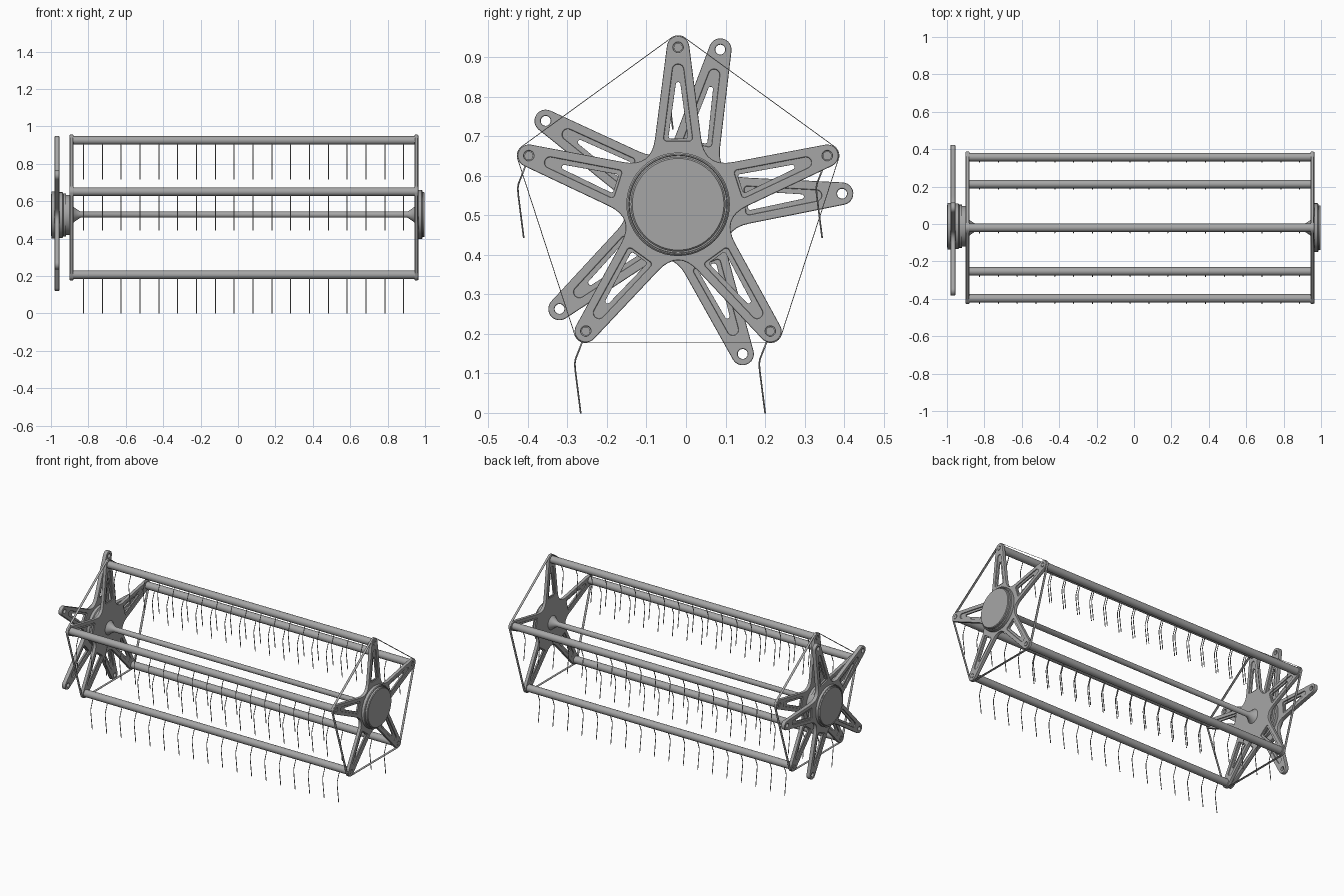
import bpy, bmesh, math
from mathutils import Vector, Matrix

cube = bpy.data.objects.get("Cube")
if cube:
    bpy.data.objects.remove(cube)

grey = bpy.data.materials.new("steel_grey")
grey.use_nodes = True
GREY = (0.38, 0.38, 0.38, 1)
grey.diffuse_color = GREY
grey.node_tree.nodes["Principled BSDF"].inputs["Base Color"].default_value = GREY

CY, CZ = -0.02, 0.528      # reel axis
REACH = 0.397              # axis to bar
STEP = math.tau / 5


def finish(ob, angle=35):
    """Select, convert to mesh, smooth with sharp edges kept."""
    bpy.ops.object.select_all(action='DESELECT')
    ob.select_set(True)
    bpy.context.view_layer.objects.active = ob
    if ob.type == 'CURVE':
        bpy.ops.object.convert(target='MESH')
    ob = bpy.context.view_layer.objects.active
    ob.data.materials.clear()
    ob.data.materials.append(grey)
    bpy.ops.object.shade_smooth_by_angle(angle=math.radians(angle))
    return ob


def add_spline(curve, pts, cyclic=True):
    s = curve.splines.new('POLY')
    s.points.add(len(pts) - 1)
    for p, co in zip(s.points, pts):
        p.co = (*co, 0, 1) if len(co) == 2 else (*co, 1)
    s.use_cyclic_u = cyclic


def plate(name, loops, x, half, bevel, cy=CY, cz=CZ):
    """Flat plate in the y-z plane; inner loops become holes."""
    c = bpy.data.curves.new(name, 'CURVE')
    c.dimensions = '2D'
    c.fill_mode = 'BOTH'
    for l in loops:
        add_spline(c, l)
    c.extrude = half - bevel
    c.bevel_depth = bevel
    c.offset = -bevel
    c.bevel_resolution = 1
    ob = bpy.data.objects.new(name, c)
    bpy.context.collection.objects.link(ob)
    ob.matrix_world = Matrix(((0, 0, 1, x), (1, 0, 0, cy), (0, 1, 0, cz), (0, 0, 0, 1)))
    return finish(ob)


def hull(circles, n=48):
    """Rounded outline wrapped around a set of (x, y, radius) circles."""
    pts = []
    for i in range(n):
        u = Vector((math.cos(math.tau * i / n), math.sin(math.tau * i / n)))
        x, y, r = max(circles, key=lambda c: c[0] * u.x + c[1] * u.y + c[2])
        pts.append(Vector((x, y)) + u * r)
    return pts


def turn(pts, a):
    m = Matrix.Rotation(a, 2)
    return [m @ Vector(p) for p in pts]


def lathe(name, profile, cy=CY, cz=CZ, steps=48):
    """Spin an (x, radius) profile around the x axis."""
    bm = bmesh.new()
    vs = [bm.verts.new((x, 0, r)) for x, r in profile]
    es = [bm.edges.new(e) for e in zip(vs, vs[1:])]
    bmesh.ops.spin(bm, geom=vs + es, axis=(1, 0, 0), cent=(0, 0, 0),
                   angle=math.tau, steps=steps)
    bmesh.ops.remove_doubles(bm, verts=bm.verts, dist=0.0001)
    bmesh.ops.recalc_face_normals(bm, faces=bm.faces)
    me = bpy.data.meshes.new(name)
    bm.to_mesh(me)
    bm.free()
    ob = bpy.data.objects.new(name, me)
    ob.location = (0, cy, cz)
    bpy.context.collection.objects.link(ob)
    return finish(ob)


def rod(name, x0, x1, r, cy, cz, steps=20):
    return lathe(name, [(x0, 0), (x0, r), (x1, r), (x1, 0)], cy, cz, steps)


def star(name, x, half, reach, angle, cy, cz):
    """Five-armed spider with pocketed, slotted arms and eyes at the tips."""
    tip, root = 0.0285, Vector((0.165, 0.0585))
    valley = turn([(0.1156, 0)], STEP / 2)[0]
    outline, eyes, pockets, webs = [], [], [], []
    for k in range(5):
        a = angle + k * STEP
        arm = [Vector((root.x, -root.y))]
        for i in range(13):
            t = math.radians(-83 + 166 * i / 12)
            arm.append(Vector((reach + tip * math.cos(t), tip * math.sin(t))))
        nxt = turn([(root.x, -root.y)], STEP)[0]
        for i in range(8):
            t = i / 8
            arm.append(root * (1 - t) ** 2 + valley * 2 * t * (1 - t) + nxt * t * t)
        outline += turn(arm, a)
        eyes.append(turn(hull([(reach, 0, 0.0125)], 24), a))

        def slot(top, r1, base, w, r0):
            return turn(hull([(top, 0, r1), (base, w, r0), (base, -w, r0)]), a)
        pockets.append(slot(0.34, 0.014, 0.168, 0.028, 0.008))
        webs.append(slot(0.34, 0.017, 0.168, 0.028, 0.011))
        webs.append(slot(0.303, 0.006, 0.172, 0.018, 0.006))
    plate(name, [outline] + eyes + pockets, x, half, 0.003, cy, cz)
    plate(name + "_webs", webs, x, half * 0.45, 0.001, cy, cz)


# Spiders at both ends of the reel, and the offset control spider
UP = math.pi / 2
star("right_spider", -0.89, 0.0105, REACH, UP, CY, CZ)
star("left_spider", 0.954, 0.0105, REACH, UP, CY, CZ)
star("control_spider", -0.968, 0.0125, 0.406, math.radians(76.2), -0.01, 0.525)

# Thin bands stretched round the spider tips
tips = [(REACH * math.cos(UP + k * STEP), REACH * math.sin(UP + k * STEP)) for k in range(5)]
for name, x in (("right_band", -0.89), ("left_band", 0.954)):
    plate(name, [hull([(*t, r) for t in tips], 120) for r in (0.0305, 0.0285)], x, 0.007, 0)

# Bars with pins and hanging tines
for k, (ty, tz) in enumerate(tips):
    y, z = CY + ty, CZ + tz
    rod(f"bar_{k + 1}", -0.882, 0.946, 0.0225, y, z)
    rod(f"bar_pin_{k + 1}", -0.9, 0.964, 0.0112, y, z)
    c = bpy.data.curves.new(f"tines_{k + 1}", 'CURVE')
    c.dimensions = '3D'
    c.bevel_depth = 0.0024
    c.bevel_resolution = 1
    c.use_fill_caps = True
    for i in range(18):
        x = -0.826 + i * 0.1007
        add_spline(c, [(x, y + dy, z + dz) for dy, dz in
                       ((-0.006, -0.018), (-0.015, -0.042), (-0.026, -0.07),
                        (-0.028, -0.082), (-0.027, -0.098), (-0.013, -0.208))], False)
    ob = bpy.data.objects.new(c.name, c)
    bpy.context.collection.objects.link(ob)
    finish(ob, 60)

# Central shaft flaring into the spiders
lathe("shaft", [(-0.882, 0), (-0.882, 0.045), (-0.872, 0.036), (-0.842, 0.016),
                (0.906, 0.016), (0.936, 0.036), (0.946, 0.045), (0.946, 0)], steps=24)

# Hubs
lathe("left_hub", [(0.955, 0), (0.955, 0.131), (0.982, 0.131), (0.986, 0.127),
                   (0.986, 0.124), (0.978, 0.123), (0.978, 0.12), (0.994, 0.12),
                   (0.998, 0.116), (0.998, 0)])
lathe("right_hub", [(-1, 0), (-1, 0.112), (-0.996, 0.115), (-0.99, 0.115),
                    (-0.99, 0.118), (-0.998, 0.119), (-0.996, 0.125), (-0.978, 0.125),
                    (-0.978, 0.118), (-0.957, 0.118), (-0.957, 0.122), (-0.938, 0.122),
                    (-0.934, 0.115), (-0.92, 0.115), (-0.92, 0.108), (-0.895, 0.108),
                    (-0.895, 0)], -0.012, 0.526)
